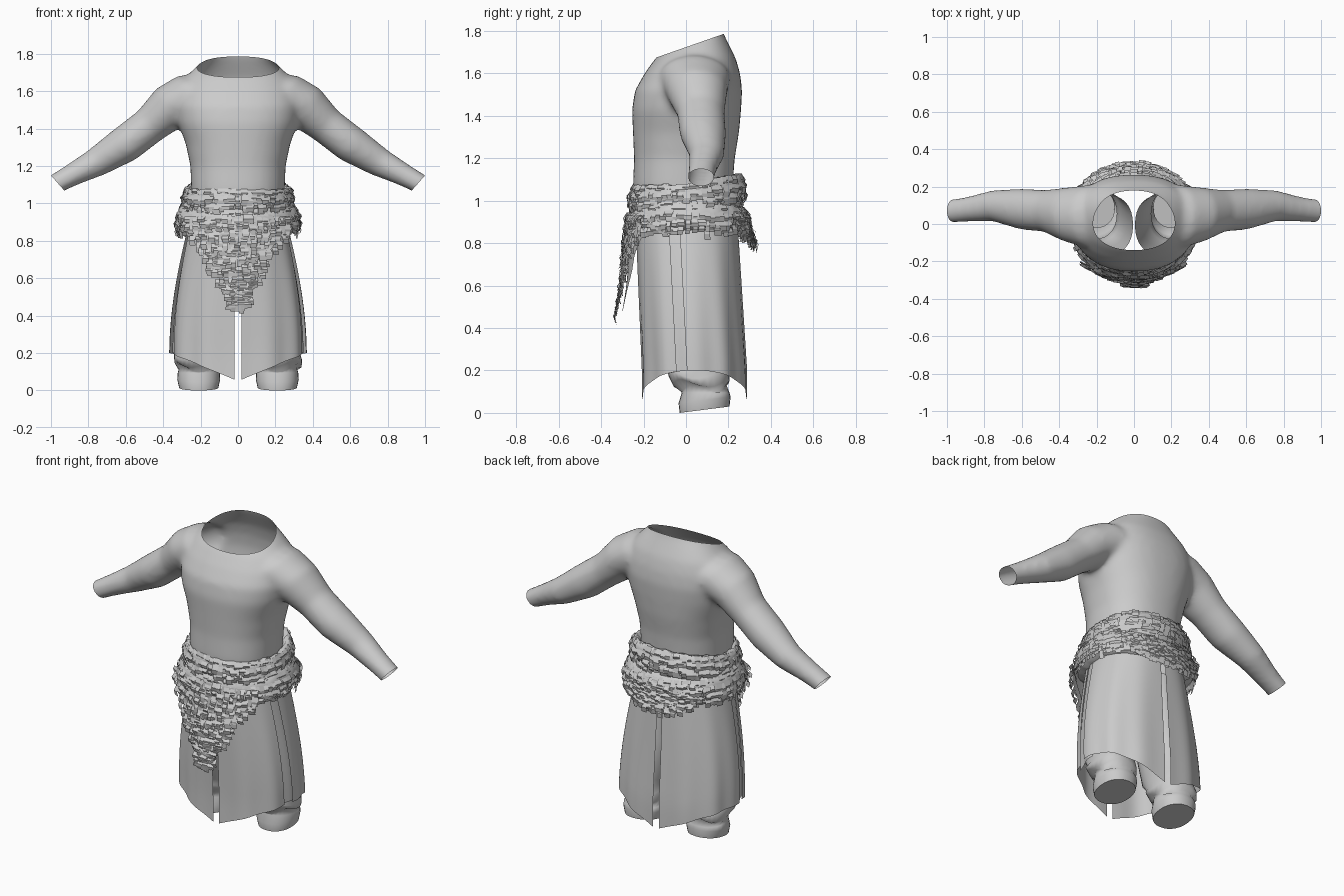
import bpy, bmesh, math, random
from mathutils import Vector

random.seed(4)
if "Cube" in bpy.data.objects:
    bpy.data.objects.remove(bpy.data.objects["Cube"])

grey = bpy.data.materials.new("plain grey")
grey.use_nodes = True
grey.diffuse_color = (0.6, 0.6, 0.6, 1)
grey.node_tree.nodes["Principled BSDF"].inputs["Base Color"].default_value = (0.6, 0.6, 0.6, 1)


def finish(name, bm, smooth=True):
    mesh = bpy.data.meshes.new(name)
    bm.to_mesh(mesh)
    bm.free()
    mesh.materials.append(grey)
    ob = bpy.data.objects.new(name, mesh)
    bpy.context.collection.objects.link(ob)
    for p in mesh.polygons:
        p.use_smooth = smooth
    return ob


def skin(bm, rows, closed=True, caps=(False, False)):
    """Skin a grid of points; closed rows become rings."""
    grid = [[bm.verts.new(p) for p in row] for row in rows]
    n = len(grid[0])
    for a, b in zip(grid, grid[1:]):
        for i in range(n if closed else n - 1):
            j = (i + 1) % n
            bm.faces.new((a[i], a[j], b[j], b[i]))
    if caps[0]:
        bm.faces.new(grid[0][::-1])
    if caps[1]:
        bm.faces.new(grid[-1])


def oval(a, power=2.3):
    """Unit superellipse point; -90 degrees is the front."""
    c, s = math.cos(a), math.sin(a)
    f = lambda v: math.copysign(abs(v) ** (2 / power), v)
    return f(c), f(s)


def ring(z, hx, front, back, cx=0, n=40, power=2.3, tilt=0):
    cy, hy = (front + back) / 2, (back - front) / 2
    pts = [oval(math.tau * i / n, power) for i in range(n)]
    return [Vector((cx + hx * c, cy + hy * s, z + tilt * s)) for c, s in pts]


# Body: overlapping torso and arms, fused and softened
bm = bmesh.new()
torso = [(0.88, .235, -.22, .21), (1.07, .25, -.25, .22), (1.2, .255, -.245, .23),
         (1.32, .28, -.25, .25), (1.43, .32, -.255, .26), (1.52, .335, -.24, .265),
         (1.6, .32, -.195, .255), (1.67, .285, -.145, .235), (1.73, .225, -.09, .205),
         (1.78, .17, -.05, .18), (1.88, .12, -.01, .15)]
skin(bm, [ring(*t) for t in torso], caps=(True, True))

arm = [(.10, 1.60, .11, .04, .15), (.24, 1.575, .135, .04, .17), (.365, 1.515, .123, .05, .145),
       (.475, 1.415, .10, .07, .113), (.605, 1.315, .10, .08, .11), (.755, 1.22, .08, .098, .083),
       (.88, 1.155, .063, .08, .068), (.965, 1.11, .056, .07, .064), (1.04, 1.06, .054, .07, .062)]
for side in (1, -1):
    rows = []
    for x, z, r, y, ry in arm:
        row = []
        for i in range(24):
            c, s = oval(math.tau * i / 24, 2)
            row.append(Vector((side * (x + .6 * r * c), y + ry * s, z + .8 * r * c)))
        rows.append(row)
    skin(bm, rows, caps=(True, True))
bmesh.ops.recalc_face_normals(bm, faces=bm.faces)
body = finish("body", bm)
fuse = body.modifiers.new("fuse", 'REMESH')
fuse.mode, fuse.voxel_size = 'VOXEL', 0.016
soft = body.modifiers.new("soften", 'SMOOTH')
soft.factor, soft.iterations = 0.5, 12

# Apply the fusing, then slice open the neck, wrists and waist
fused = bpy.data.meshes.new_from_object(body.evaluated_get(bpy.context.evaluated_depsgraph_get()))
bpy.data.objects.remove(body)
bm = bmesh.new()
bm.from_mesh(fused)
cuts = [((0, -.11, 1.685), (0, -.35, 1)), ((.965, 0, 1.11), (.75, 0, -.66)),
        ((-.965, 0, 1.11), (-.75, 0, -.66)), ((0, 0, .92), (0, 0, -1))]
for co, no in cuts:
    bmesh.ops.bisect_plane(bm, geom=bm.verts[:] + bm.edges[:] + bm.faces[:],
                           plane_co=co, plane_no=no, clear_outer=True)
finish("body", bm)

# Baggy trouser legs with bunched cuffs
leg = [(.015, .105, -.03, .205, .21), (.06, .115, -.035, .21, .21), (.095, .112, -.02, .205, .21),
       (.115, .105, -.02, .19, .21), (.14, .125, -.06, .205, .215), (.18, .128, -.085, .205, .215),
       (.21, .118, -.08, .19, .21), (.25, .13, -.1, .2, .205), (.5, .135, -.13, .17, .17),
       (.85, .12, -.16, .15, .125)]
for side, label in ((1, "left"), (-1, "right")):
    bm = bmesh.new()
    rows = []
    for k, (z, hx, f, b, cx) in enumerate(leg):
        row = ring(z, hx, f, b, side * cx, 28, 2.2, .015 if k < 2 else 0)
        for i, p in enumerate(row):
            if 2 < k < 8:
                p.z += .018 * math.sin(3 * math.tau * i / 28 + k)
        rows.append(row)
    skin(bm, rows, caps=(True, False))
    bmesh.ops.recalc_face_normals(bm, faces=bm.faces)
    leg_ob = finish(label + "_trouser_leg", bm)
    for p in leg_ob.data.polygons:
        p.use_smooth = len(p.vertices) == 4


# Split skirt: front and back panels on each side, with a strip behind the side slit
def skirt_panel(name, side, a0, a1, scale=1):
    bm = bmesh.new()
    rows = []
    for k in range(13):
        t = k / 12
        row = []
        for i in range(25):
            a = math.radians(a0 + (a1 - a0) * i / 24)
            c, s = oval(a)
            hem = .05 + .15 * abs(c)
            z = .95 + (hem - .95) * t
            d = min((.95 - z) / .75, 1)
            hx = .25 + .112 * math.sin(d * math.pi / 2)
            fold = scale + .018 * d * math.cos(a * 11)
            cy, hy = .04 * d, .24 + .01 * d
            row.append(Vector((side * hx * c * fold, cy + hy * s * fold, z)))
        rows.append(row)
    skin(bm, rows, closed=False)
    finish(name, bm)


for side, label in ((1, "left"), (-1, "right")):
    skirt_panel(label + "_front_skirt_panel", side, -88, -17)
    skirt_panel(label + "_back_skirt_panel", side, -6, 88)
    skirt_panel(label + "_inner_skirt_strip", side, -28, 4, .95)


# Fur: shaggy square-ended tufts laid over a solid base
def tuft(bm, p, out, width, length, flare):
    along = Vector((-out.y, out.x, 0)).normalized() * width / 2
    lift = out * random.uniform(.004, .012)
    slant = along * random.uniform(-.5, .5)
    mid = p + lift + out * flare * .7 - Vector((0, 0, length * .5))
    end = p + out * flare + slant - Vector((0, 0, length))
    skin(bm, [[q - along, q + along] for q in (p, mid, end)], closed=False)


def fur_band(name, profile, hx, hy, cy, lift):
    """Roll of fur round the waist; lift(s) raises or lowers it front to back."""
    bm, tufts = bmesh.new(), bmesh.new()
    rows = []
    for z, out in profile:
        row = []
        for i in range(72):
            c, s = oval(math.tau * i / 72)
            o = out + random.uniform(-.004, .004)
            p = Vector(((hx + o) * c, cy + (hy + o) * s, z + lift(s) + random.uniform(-.006, .006)))
            row.append(p)
            if out > .03:
                n = Vector((c, s, 0)).normalized()
                tuft(tufts, p, n, random.uniform(.02, .045), random.uniform(.025, .06),
                     random.uniform(0, .012))
        rows.append(row)
    skin(bm, rows)
    bmesh.ops.recalc_face_normals(bm, faces=bm.faces)
    finish(name, bm)
    finish(name + "_tufts", tufts, False)


fur_band("upper_fur_roll", [(1.04, -.01), (1.075, .015), (1.075, .035), (1.04, .048), (1.0, .05),
                            (.97, .035)], .245, .218, .005, lambda s: .05 * max(s, 0))
fur_band("lower_fur_roll", [(1.0, .03), (.985, .055), (.95, .075), (.91, .08), (.88, .07),
                            (.86, .02)], .25, .21, .01, lambda s: -.02 * s * s)


def fur_tail(name, front, widths, depths, top, bottom):
    """Hanging pelt tapering downwards, front is -1 or 1 in y."""
    bm, tufts = bmesh.new(), bmesh.new()
    rows, steps = [], 14
    for k in range(steps + 1):
        t = k / steps
        seg = t * (len(widths) - 1)
        j = min(int(seg), len(widths) - 2)
        mix = lambda v: v[j] + (v[j + 1] - v[j]) * (seg - j)
        half, depth = mix(widths), mix(depths)
        row = []
        for i in range(15):
            x = half * (i / 7 - 1)
            p = Vector((x, front * (depth - 1.0 * x * x), top + (bottom - top) * t))
            row.append(p)
            q = p + Vector((random.uniform(-.01, .01), 0, random.uniform(-.015, .015)))
            n = Vector((2 * x, front, 0)).normalized()
            tuft(tufts, q, n, random.uniform(.02, .04), random.uniform(.03, .06),
                 random.uniform(.002, .015))
        rows.append(row)
    # Thick pelt with an inner face behind the outer one
    skin(bm, rows, closed=False)
    skin(bm, [[p - Vector((0, front * .025, 0)) for p in row] for row in rows], closed=False)
    finish(name, bm)
    finish(name + "_tufts", tufts, False)


fur_tail("front_fur_tail", -1, (.27, .25, .17, .14, .08, .045), (.28, .29, .295, .3, .31, .325), .93, .48)
fur_tail("back_fur_tail", 1, (.25, .24, .2, .12), (.285, .295, .305, .32), .95, .82)
